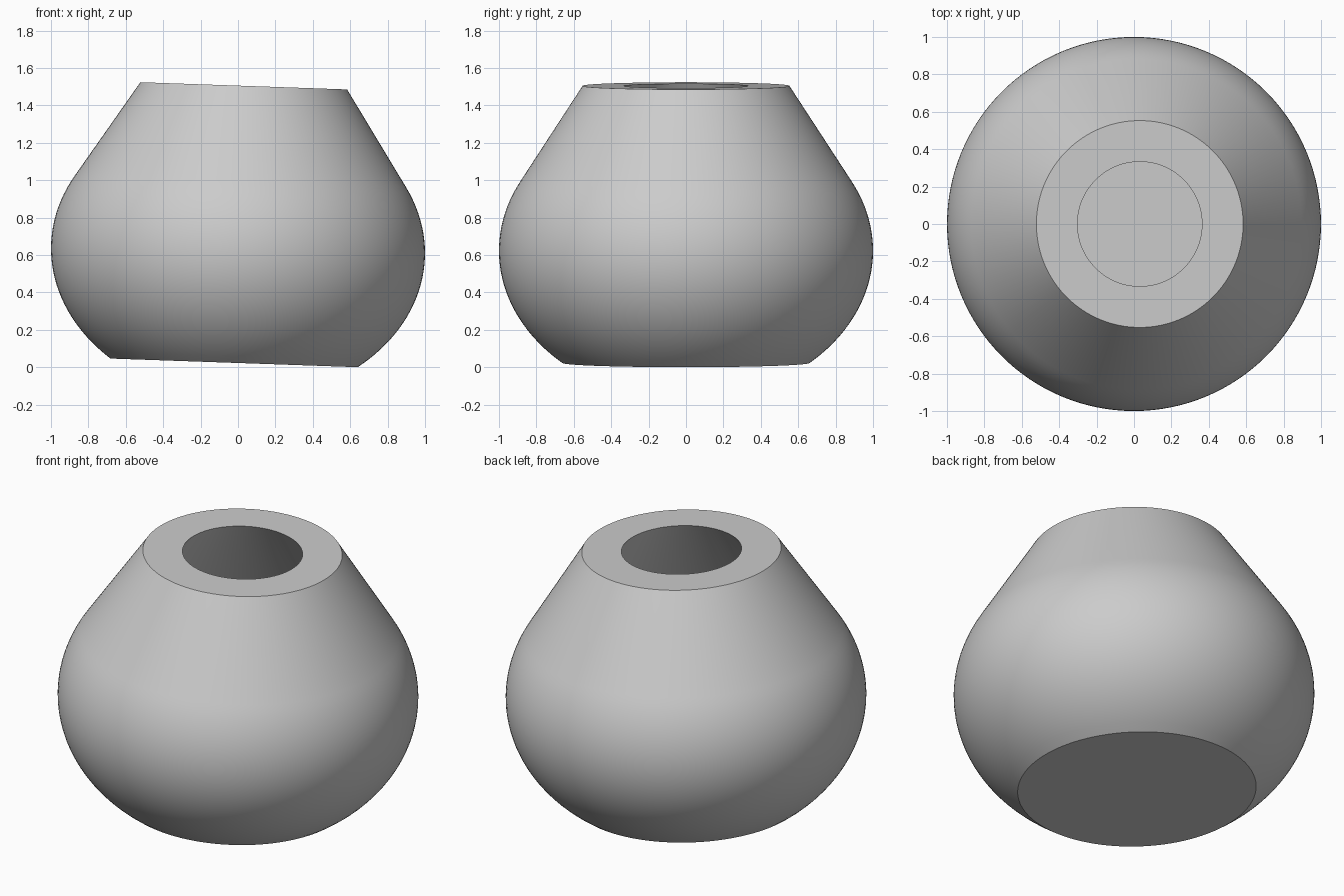
import bpy, bmesh, math
from mathutils import Matrix, Vector

cube = bpy.data.objects.get("Cube")
if cube:
    bpy.data.objects.remove(cube, do_unlink=True)

HEIGHT, BELLY_Z, BELLY_HALF = 1.482, 0.6, 0.8
RIM_R, WALL, FLOOR_Z = 0.553, 0.22, 0.2
SHOULDER_Z = 0.975
SEGMENTS, RINGS = 128, 28
TILT = math.radians(2)

clay = bpy.data.materials.new("grey clay")
clay.use_nodes = True
colour = (0.6, 0.6, 0.6, 1)
clay.diffuse_color = colour
clay.node_tree.nodes["Principled BSDF"].inputs["Base Color"].default_value = colour


def belly_radius(z):
    return math.sqrt(1 - ((z - BELLY_Z) / BELLY_HALF) ** 2)


def side(start, inset):
    """Rounded belly from start height, then a straight shoulder to the rim."""
    heights = [start + (SHOULDER_Z - start) * i / RINGS for i in range(RINGS + 1)]
    points = [(belly_radius(z) - inset, z) for z in heights]
    return points + [(RIM_R - inset, HEIGHT)]


# Closed half section: base, outer wall, rim, inner wall, floor
profile = [(0, 0)] + side(0, 0) + side(FLOOR_Z, WALL)[::-1] + [(0, FLOOR_Z)]

# Lathe the section around the upright axis
bm = bmesh.new()
verts = [bm.verts.new((r, 0, z)) for r, z in profile]
edges = [bm.edges.new(pair) for pair in zip(verts, verts[1:])]
bmesh.ops.spin(bm, geom=verts + edges, cent=(0, 0, 0), axis=(0, 0, 1),
               angle=math.tau, steps=SEGMENTS)
bmesh.ops.remove_doubles(bm, verts=bm.verts, dist=0.0001)
bmesh.ops.recalc_face_normals(bm, faces=bm.faces)

# Slight lean, resting on the low edge of the base
lean = Matrix.Translation(Vector((-0.021, 0, belly_radius(0) * math.sin(TILT))))
bm.transform(lean @ Matrix.Rotation(TILT, 4, "Y"))

mesh = bpy.data.meshes.new("hollow_pot")
bm.to_mesh(mesh)
bm.free()
mesh.materials.append(clay)
pot = bpy.data.objects.new("hollow_pot", mesh)
bpy.context.collection.objects.link(pot)
bpy.context.view_layer.objects.active = pot
pot.select_set(True)
bpy.ops.object.shade_smooth_by_angle(angle=math.radians(35))
